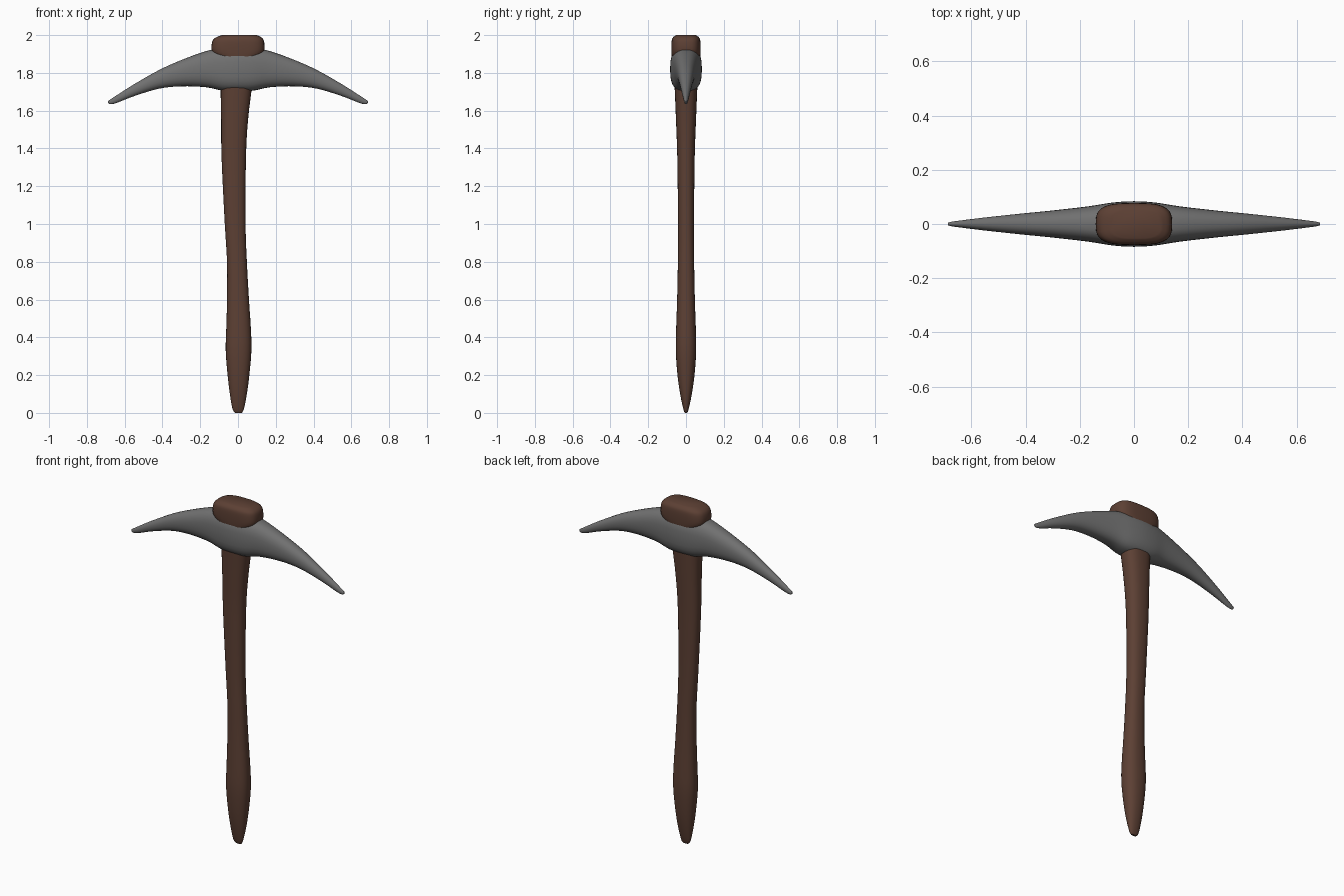
import bpy, bmesh, math

if "Cube" in bpy.data.objects:
    bpy.data.objects.remove(bpy.data.objects["Cube"])


def material(name, rgb):
    m = bpy.data.materials.new(name)
    m.diffuse_color = (*rgb, 1)
    m.use_nodes = True
    m.node_tree.nodes["Principled BSDF"].inputs["Base Color"].default_value = m.diffuse_color
    return m


def catmull(p, steps):
    """Smoothly resample a list of station tuples."""
    out = []
    for i in range(len(p) - 1):
        a, b, c, d = p[max(i - 1, 0)], p[i], p[i + 1], p[min(i + 2, len(p) - 1)]
        for s in range(steps):
            t = s / steps
            out.append([0.5 * (2 * q + (r - o) * t + (2 * o - 5 * q + 4 * r - u) * t * t
                               + (3 * q - o - 3 * r + u) * t ** 3)
                        for o, q, r, u in zip(a, b, c, d)])
    return out + [list(p[-1])]


def loft(name, rings, mat, angle):
    """Skin closed rings of points, capping both ends."""
    bm = bmesh.new()
    loops = [[bm.verts.new(co) for co in ring] for ring in rings]
    n = len(loops[0])
    for a, b in zip(loops, loops[1:]):
        for i in range(n):
            j = (i + 1) % n
            bm.faces.new((a[i], a[j], b[j], b[i]))
    bm.faces.new(loops[0][::-1])
    bm.faces.new(loops[-1])
    bmesh.ops.recalc_face_normals(bm, faces=bm.faces)
    me = bpy.data.meshes.new(name)
    bm.to_mesh(me)
    bm.free()
    me.materials.append(mat)
    ob = bpy.data.objects.new(name, me)
    bpy.context.collection.objects.link(ob)
    bpy.ops.object.select_all(action='DESELECT')
    ob.select_set(True)
    bpy.context.view_layer.objects.active = ob
    bpy.ops.object.shade_smooth_by_angle(angle=math.radians(angle))
    return ob


def section(ra, rb, power, sides=28):
    """Superellipse cross-section."""
    pts = []
    for i in range(sides):
        c, s = math.cos(2 * math.pi * i / sides), math.sin(2 * math.pi * i / sides)
        pts.append((ra * math.copysign(abs(c) ** (2 / power), c),
                    rb * math.copysign(abs(s) ** (2 / power), s)))
    return pts


wood = material("brown wood", (0.108, 0.051, 0.034))
steel = material("grey steel", (0.165, 0.165, 0.165))

# Handle: z, left x, right x, half depth, squareness
handle = [(0.0, -0.014, 0.02, 0.006, 2.2), (0.02, -0.029, 0.031, 0.014, 2.2),
          (0.10, -0.043, 0.047, 0.031, 2.3), (0.20, -0.055, 0.06, 0.045, 2.3),
          (0.33, -0.065, 0.071, 0.054, 2.3), (0.45, -0.062, 0.068, 0.052, 2.3),
          (0.60, -0.058, 0.058, 0.047, 2.3), (0.80, -0.058, 0.047, 0.043, 2.3),
          (1.00, -0.070, 0.040, 0.042, 2.3), (1.35, -0.087, 0.042, 0.046, 2.3),
          (1.55, -0.089, 0.053, 0.053, 2.4), (1.72, -0.092, 0.073, 0.060, 2.5),
          (1.84, -0.090, 0.085, 0.066, 2.8), (1.875, -0.103, 0.105, 0.074, 3.0),
          (1.91, -0.138, 0.138, 0.077, 3.2), (1.96, -0.138, 0.139, 0.077, 3.2),
          (1.985, -0.122, 0.128, 0.071, 3.2), (2.0, -0.085, 0.10, 0.053, 3.0)]
loft("handle", [[((l + r) / 2 + u, v, z) for u, v in section((r - l) / 2, d, p)]
                for z, l, r, d, p in catmull(handle, 3)], wood, 50)

# Pick head: x, underside z, top z, half depth, squareness; mirrored about x = 0
half = [(0.0, 1.703, 1.935, 0.084, 2.8), (0.08, 1.706, 1.932, 0.079, 2.7),
        (0.17, 1.724, 1.915, 0.065, 2.5), (0.30, 1.729, 1.868, 0.050, 2.3),
        (0.42, 1.716, 1.814, 0.038, 2.2), (0.55, 1.677, 1.740, 0.024, 2.1),
        (0.64, 1.642, 1.683, 0.013, 2.0), (0.675, 1.634, 1.660, 0.008, 2.0),
        (0.687, 1.641, 1.652, 0.004, 2.0)]
stations = [(-s[0], *s[1:]) for s in half[:0:-1]] + half
loft("pick_head", [[(x, v, (lo + hi) / 2 + u) for u, v in section((hi - lo) / 2, d, p)]
                   for x, lo, hi, d, p in catmull(stations, 4)], steel, 60)
